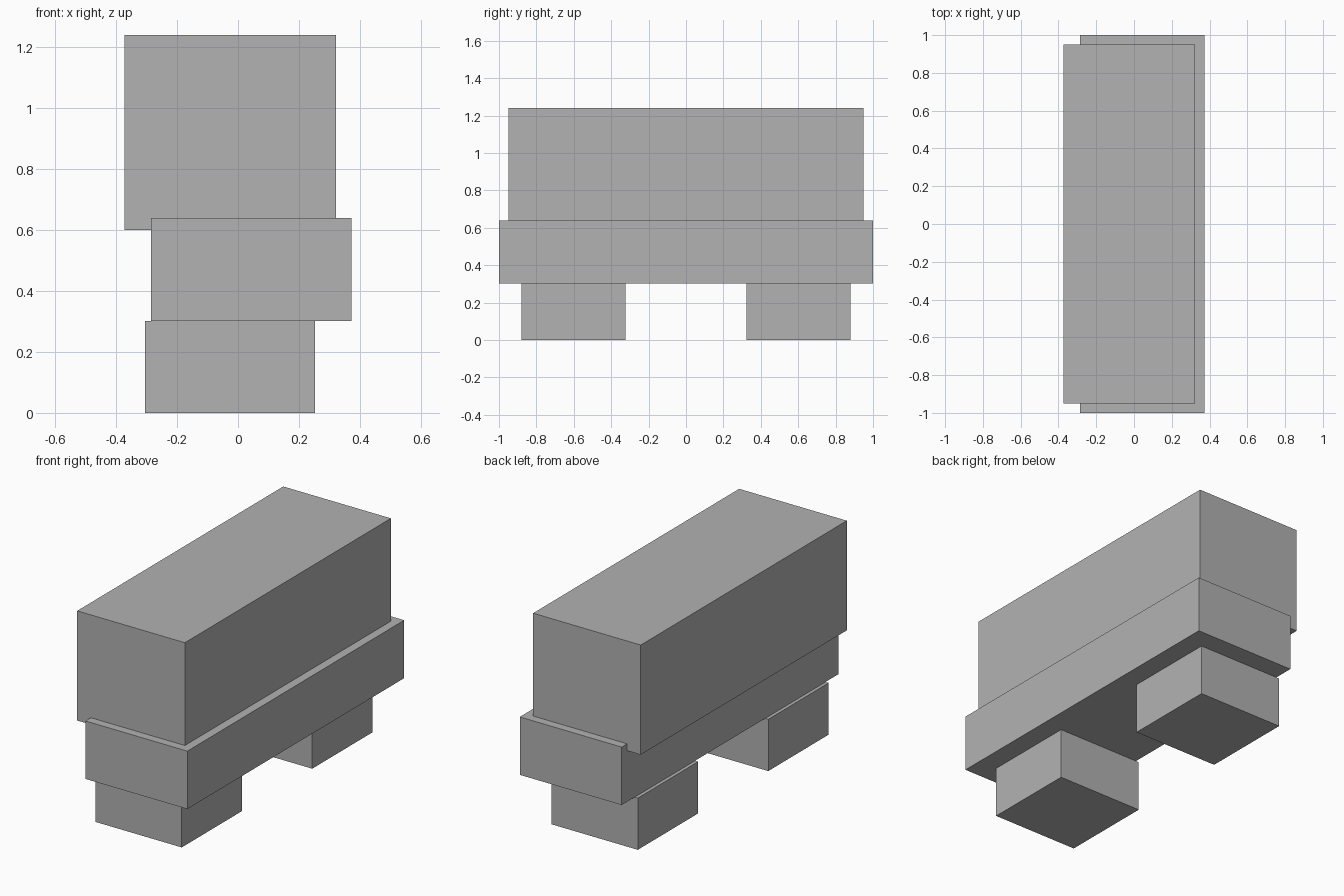
import bpy

# Remove the default cube
default = bpy.data.objects.get("Cube")
if default:
    bpy.data.objects.remove(default, do_unlink=True)

# Single plain grey
grey = bpy.data.materials.new("plain_grey")
colour = (0.447, 0.447, 0.447, 1.0)
grey.use_nodes = True
grey.diffuse_color = colour
grey.node_tree.nodes["Principled BSDF"].inputs["Base Color"].default_value = colour


def box(name, xs, ys, zs):
    """Flat-faced box spanning the given (low, high) ranges."""
    spans = (xs, ys, zs)
    bpy.ops.mesh.primitive_cube_add(size=1)
    obj = bpy.context.object
    obj.name = name
    obj.location = [(low + high) / 2 for low, high in spans]
    obj.scale = [high - low for low, high in spans]
    bpy.ops.object.transform_apply(location=False, rotation=False, scale=True)
    obj.data.materials.append(grey)
    return obj


# Large body, overhanging the chassis to one side
box("upper_body", (-0.373, 0.322), (-0.95, 0.95), (0.60, 1.24))

# Long slab under the body
box("chassis", (-0.285, 0.373), (-1.0, 1.0), (0.302, 0.64))

# Matching blocks that carry the chassis at each end
for name, side in (("front_foot", -1), ("back_foot", 1)):
    ys = sorted((side * 0.323, side * 0.88))
    box(name, (-0.305, 0.253), ys, (0.0, 0.302))
